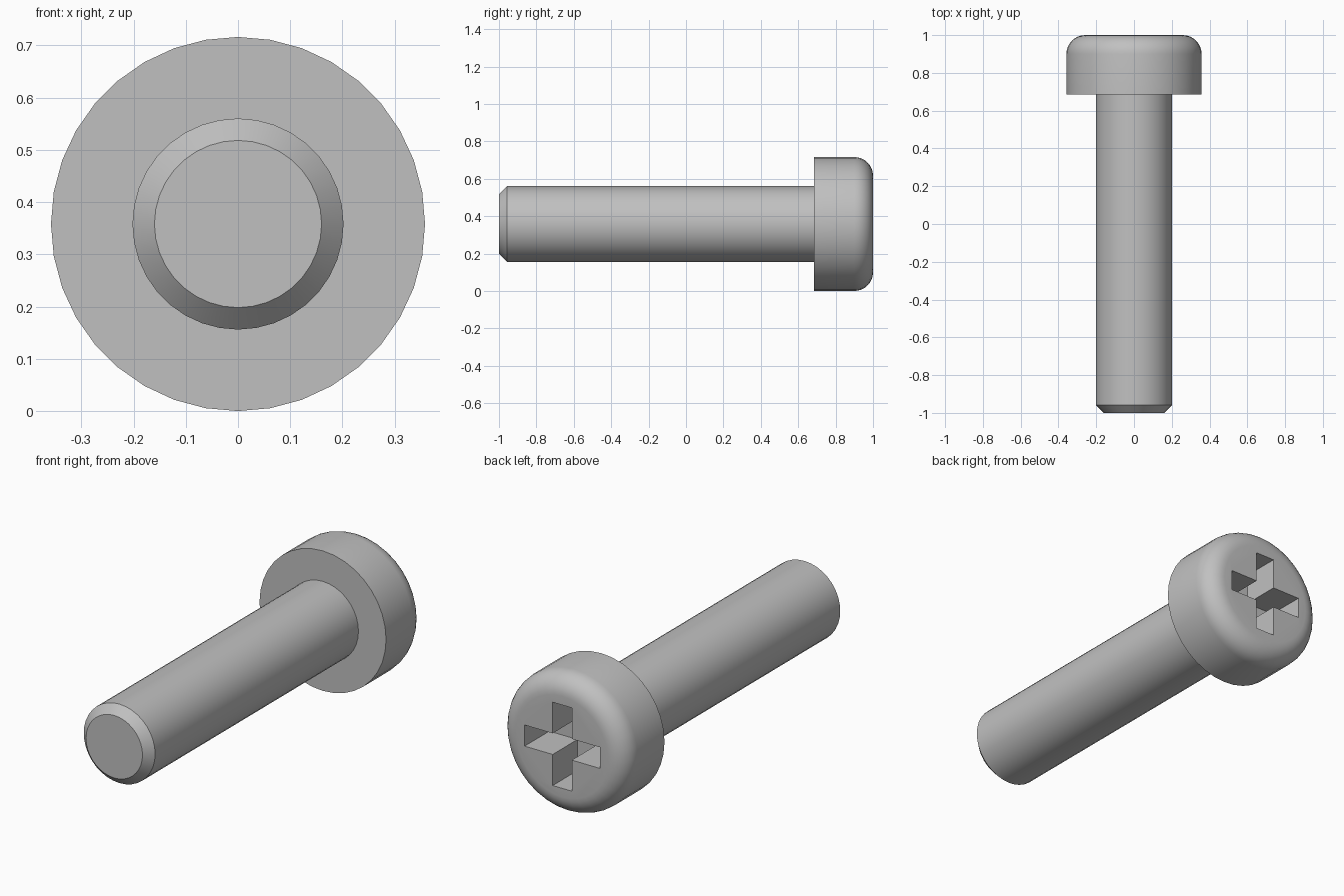
import bpy
import bmesh
from math import pi, sin, cos, radians
from mathutils import Matrix, Vector

cube = bpy.data.objects.get("Cube")
if cube:
    bpy.data.objects.remove(cube, do_unlink=True)

SIDES = 36
HEAD_R = 0.358      # head radius, also the height of the axis
SHAFT_R = 0.202
SHOULDER = 0.685    # y where the head begins
FILLET = 0.1
CHAMFER = 0.042
SLOT_DEPTH = 0.2
SLOT_HALF_LENGTH = 0.213
SLOT_HALF_WIDTH = 0.054

steel = bpy.data.materials.new("steel_grey")
steel.use_nodes = True
colour = (0.53, 0.53, 0.53, 1)
steel.diffuse_color = colour
steel.node_tree.nodes["Principled BSDF"].inputs["Base Color"].default_value = colour


def finish(name, bm):
    """Turn a bmesh into a named object lying on the screw axis."""
    bmesh.ops.recalc_face_normals(bm, faces=bm.faces)
    mesh = bpy.data.meshes.new(name)
    bm.to_mesh(mesh)
    bm.free()
    mesh.materials.append(steel)
    obj = bpy.data.objects.new(name, mesh)
    obj.location.z = HEAD_R
    bpy.context.collection.objects.link(obj)
    return obj


def lathe(name, profile):
    """Revolve (radius, y) points around the y axis and cap both ends."""
    bm = bmesh.new()
    rings = []
    for r, y in profile:
        angles = [2 * pi * i / SIDES for i in range(SIDES)]
        rings.append([bm.verts.new((r * sin(a), y, r * cos(a))) for a in angles])
    for a, b in zip(rings, rings[1:]):
        for i in range(SIDES):
            j = (i + 1) % SIDES
            bm.faces.new((a[i], a[j], b[j], b[i]))
    bm.faces.new(rings[0])
    bm.faces.new(rings[-1])
    return finish(name, bm)


def select_only(obj):
    bpy.ops.object.select_all(action='DESELECT')
    obj.select_set(True)
    bpy.context.view_layer.objects.active = obj


# Shaft with a chamfered tip, its far end set into the head
shaft = lathe("shaft", [(SHAFT_R - CHAMFER, -1), (SHAFT_R, CHAMFER - 1),
                        (SHAFT_R, SHOULDER + 0.05)])

# Cylindrical head with a rounded outer rim
steps = 8
rim = [(HEAD_R - FILLET + FILLET * cos(t), 1 - FILLET + FILLET * sin(t))
       for t in (pi / 2 * i / steps for i in range(steps + 1))]
head = lathe("head", [(HEAD_R, SHOULDER)] + rim)

# Cross-shaped cutter: one arm outline turned four times, then extruded
bm = bmesh.new()
w, l = SLOT_HALF_WIDTH, SLOT_HALF_LENGTH
arm = [Vector((w, 0, w)), Vector((l, 0, w)), Vector((l, 0, -w))]
outline = []
for k in range(4):
    turn = Matrix.Rotation(k * pi / 2, 3, 'Y')
    outline += [bm.verts.new(turn @ p + Vector((0, 1 - SLOT_DEPTH, 0))) for p in arm]
base = bm.faces.new(outline)
extruded = bmesh.ops.extrude_face_region(bm, geom=[base], use_keep_orig=True)
top = [v for v in extruded["geom"] if isinstance(v, bmesh.types.BMVert)]
bmesh.ops.translate(bm, verts=top, vec=(0, SLOT_DEPTH + 0.1, 0))
cutter = finish("slot_cutter", bm)
cutter.hide_render = True

# Cut the driver recess
cut = head.modifiers.new("cross_slot", 'BOOLEAN')
cut.operation = 'DIFFERENCE'
cut.solver = 'EXACT'
cut.object = cutter
bpy.context.view_layer.update()
select_only(head)
bpy.ops.object.modifier_apply(modifier=cut.name)
bpy.data.objects.remove(cutter, do_unlink=True)

# Smooth round surfaces, crisp edges
for part in (shaft, head):
    select_only(part)
    bpy.ops.object.shade_smooth_by_angle(angle=radians(30))
